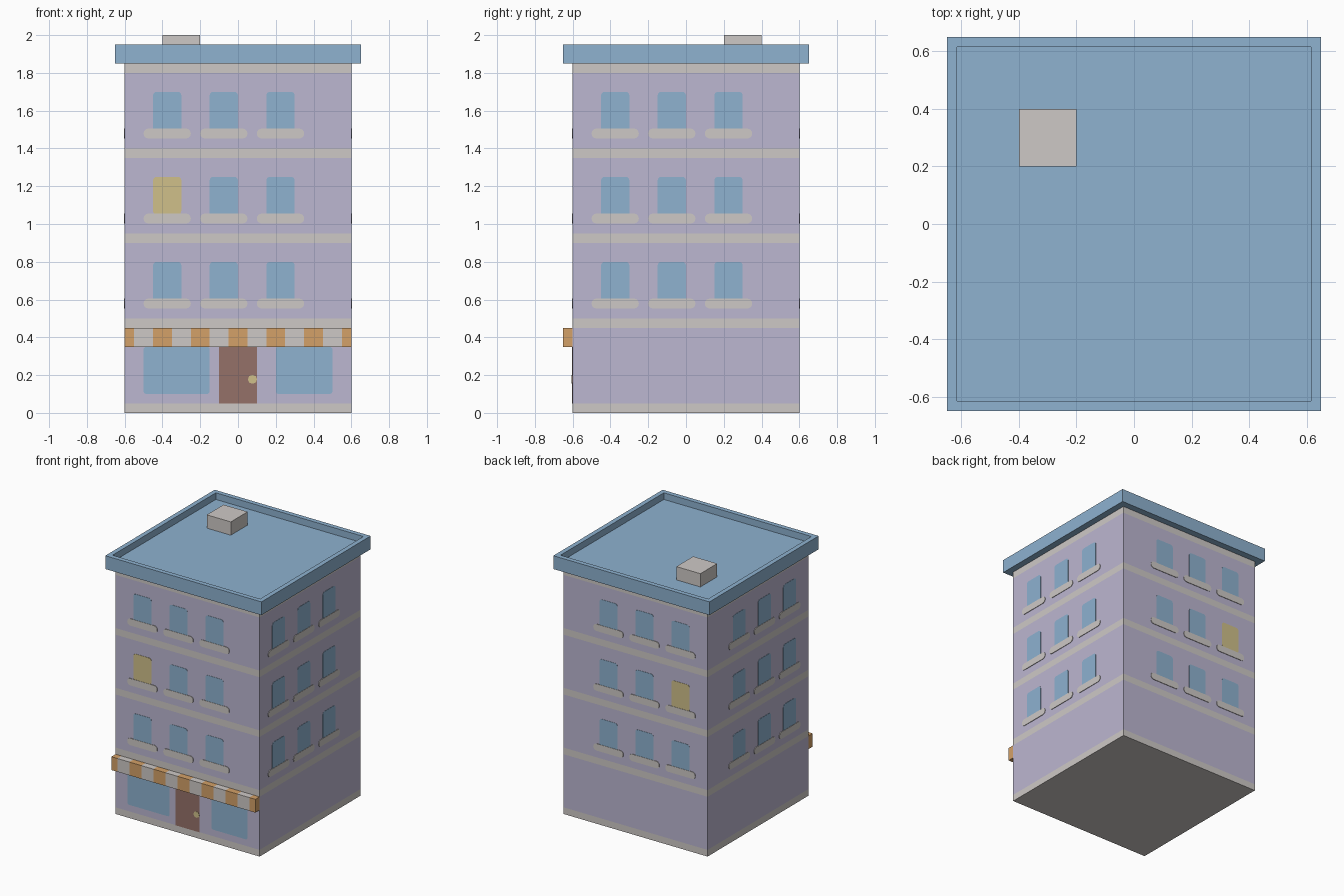
import bpy, bmesh, math
from mathutils import Vector

cube = bpy.data.objects.get("Cube")
if cube:
    bpy.data.objects.remove(cube, do_unlink=True)


def material(name, *rgb):
    linear = [((c / 255 + 0.055) / 1.055) ** 2.4 for c in rgb] + [1.0]
    mat = bpy.data.materials.new(name)
    mat.use_nodes = True
    mat.diffuse_color = linear
    mat.node_tree.nodes["Principled BSDF"].inputs["Base Color"].default_value = linear
    return mat


wall = material("lilac_wall", 188, 183, 209)
trim = material("pale_grey_trim", 206, 201, 198)
blue = material("soft_blue", 142, 178, 208)
lit = material("warm_yellow", 208, 192, 138)
orange = material("awning_orange", 212, 161, 104)
brown = material("door_brown", 149, 113, 105)


def finish(name, bm, *mats):
    bmesh.ops.recalc_face_normals(bm, faces=bm.faces[:])
    mesh = bpy.data.meshes.new(name)
    bm.to_mesh(mesh)
    bm.free()
    for mat in mats:
        mesh.materials.append(mat)
    obj = bpy.data.objects.new(name, mesh)
    bpy.context.scene.collection.objects.link(obj)
    return obj


def box(lo, hi):
    bm = bmesh.new()
    lo, hi = Vector(lo), Vector(hi)
    bmesh.ops.create_cube(bm, size=1)
    for v in bm.verts:
        v.co = (lo + hi) / 2 + v.co * (hi - lo)
    return bm


def slice_box(bm, axis, cuts):
    # Cut across one axis so the faces can be striped
    normal = Vector([float(i == axis) for i in range(3)])
    for c in cuts:
        geom = bm.verts[:] + bm.edges[:] + bm.faces[:]
        bmesh.ops.bisect_plane(bm, geom=geom, plane_co=normal * c, plane_no=normal)


HALF = 0.6
SIDES = {
    "front": lambda u, d, z: (u, -d, z),
    "back": lambda u, d, z: (u, d, z),
    "right": lambda u, d, z: (d, u, z),
    "left": lambda u, d, z: (-d, u, z),
}


def plate(name, side, u0, u1, z0, z1, radius, thick, mat, steps=4):
    # Thin rounded rectangle lying on one wall
    bm = bmesh.new()
    outline = []
    corners = [(u1, z1, -1, -1), (u0, z1, 1, -1), (u0, z0, 1, 1), (u1, z0, -1, 1)]
    for q, (u, z, su, sz) in enumerate(corners):
        for k in range(steps + 1 if radius else 1):
            a = (q + k / steps) * math.pi / 2
            outline.append((u + radius * (su + math.cos(a)), z + radius * (sz + math.sin(a))))
    place = SIDES[side]
    rings = [[bm.verts.new(place(u, d, z)) for u, z in outline]
             for d in (HALF - 0.002, HALF + thick)]
    n = len(outline)
    for ring in rings:
        bm.faces.new(ring)
    for i in range(n):
        j = (i + 1) % n
        bm.faces.new((rings[0][i], rings[0][j], rings[1][j], rings[1][i]))
    return finish(name, bm, mat)


# Building body with grey bands between the floors
bands = [0.0, 0.45, 0.9, 1.35, 1.8]
body = box((-HALF, -HALF, 0), (HALF, HALF, 1.85))
slice_box(body, 2, [z for b in bands for z in (b, b + 0.05) if 0 < z < 1.85])
for f in body.faces:
    z = f.calc_center_median().z
    f.material_index = int(any(b <= z <= b + 0.05 for b in bands))
finish("building_body", body, wall, trim)

# Flat roof with a raised rim
roof = box((-0.65, -0.65, 1.85), (0.65, 0.65, 1.95))
top = max(roof.faces, key=lambda f: f.calc_center_median().z)
bmesh.ops.inset_region(roof, faces=[top], thickness=0.05)
floor = bmesh.ops.extrude_discrete_faces(roof, faces=[top])["faces"][0]
for v in floor.verts:
    v.co.z = 1.9
finish("roof", roof, blue)

# Roof vent block
finish("roof_vent", box((-0.4, 0.2, 1.9), (-0.2, 0.4, 2.0)), trim)

# Windows and sills on every side
for side in SIDES:
    for floor_no in range(3):
        z = 0.6 + 0.45 * floor_no
        for col in range(3):
            u = -0.45 + 0.3 * col
            glowing = side in ("front", "back") and floor_no == 1 and col == 0
            tag = f"{side}_{floor_no + 1}_{col + 1}"
            plate(f"window_{tag}", side, u, u + 0.15, z if glowing else z - 0.02, z + 0.2,
                  0.02, 0.002, lit if glowing else blue)
            plate(f"window_sill_{tag}", side, u - 0.05, u + 0.2, z - 0.047, z + 0.005,
                  0.025, 0.004, trim)

# Shop front
plate("shop_window_right", "front", -0.5, -0.15, 0.1, 0.35, 0.015, 0.002, blue)
plate("shop_window_left", "front", 0.2, 0.5, 0.1, 0.35, 0.015, 0.002, blue)
plate("door", "front", -0.1, 0.1, 0.05, 0.35, 0, 0.003, brown)
plate("door_handle", "front", 0.053, 0.1, 0.155, 0.2, 0.02, 0.005, lit, 2)

# Striped awning
awning = box((-HALF, -0.65, 0.35), (HALF, -HALF, 0.45))
slice_box(awning, 0, [-0.55 + 0.1 * i for i in range(12)])
for f in awning.faces:
    f.material_index = round((f.calc_center_median().x + HALF) / 0.1 + 0.001) % 2
finish("awning", awning, orange, trim)
